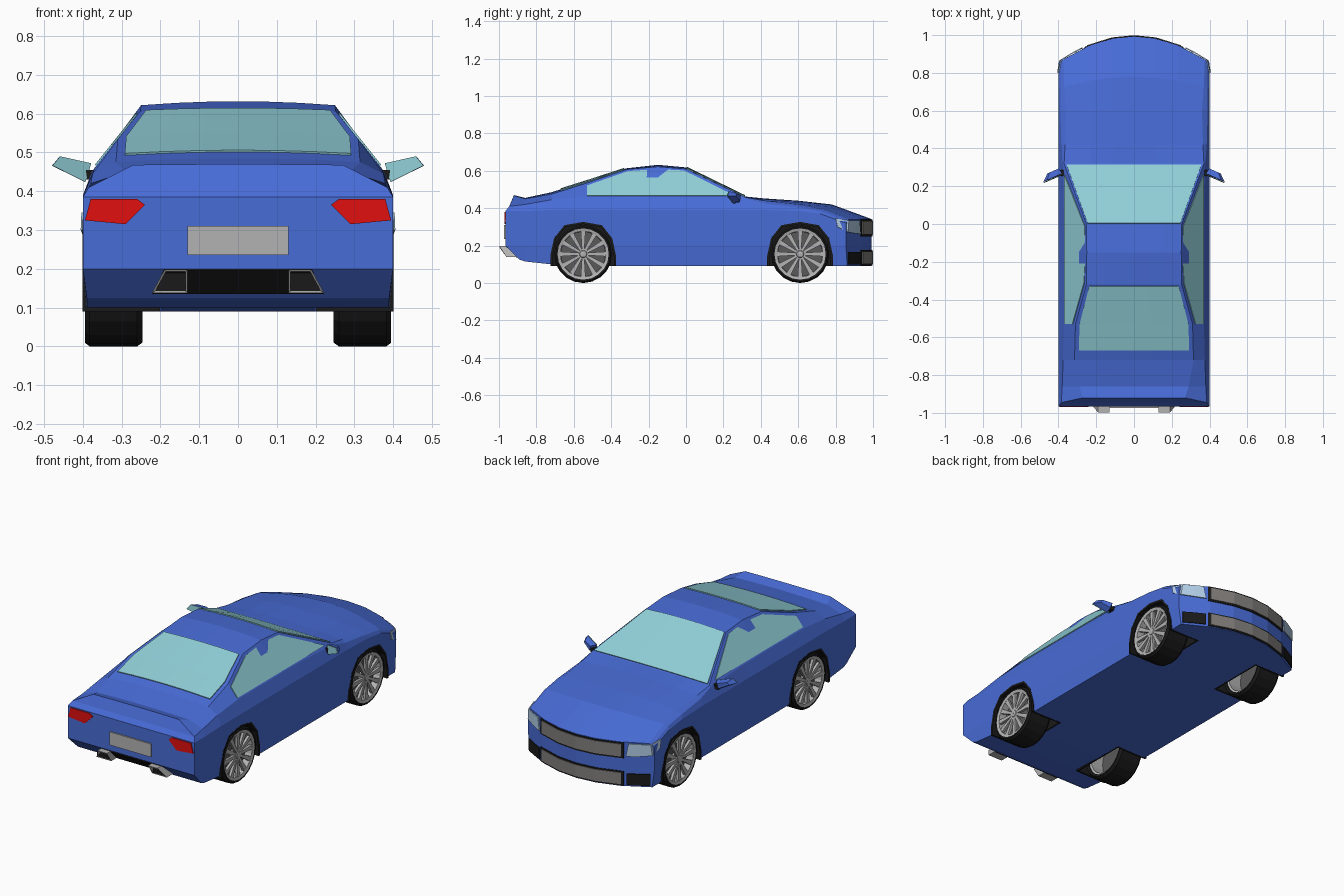
import bpy, bmesh
from math import sin, cos, pi
from mathutils import Vector

if "Cube" in bpy.data.objects:
    bpy.data.objects.remove(bpy.data.objects["Cube"])


def material(name, rgb):
    m = bpy.data.materials.new(name)
    m.diffuse_color = (*rgb, 1)
    m.use_nodes = True
    m.node_tree.nodes["Principled BSDF"].inputs["Base Color"].default_value = m.diffuse_color
    return m


BLUE = material("blue_paint", (0.065, 0.15, 0.68))
GLASS = material("glass", (0.28, 0.62, 0.68))
BLACK = material("black", (0.01, 0.01, 0.01))
RED = material("red_lens", (0.75, 0.005, 0.005))
LAMP = material("lamp_lens", (0.45, 0.62, 0.8))
DARK = material("dark_metal", (0.1, 0.1, 0.1))
GREY = material("plate_grey", (0.45, 0.45, 0.45))


def build(name, verts, faces, mat=None, mirror=False, thick=0, hull=False):
    bm = bmesh.new()
    vs = [bm.verts.new(v) for v in verts]
    if hull:
        bmesh.ops.convex_hull(bm, input=vs)
    for f in faces:
        bm.faces.new([vs[i] for i in f])
    bmesh.ops.remove_doubles(bm, verts=bm.verts, dist=1e-4)
    bmesh.ops.recalc_face_normals(bm, faces=bm.faces)
    me = bpy.data.meshes.new(name)
    bm.to_mesh(me)
    bm.free()
    ob = bpy.data.objects.new(name, me)
    bpy.context.collection.objects.link(ob)
    if mat:
        me.materials.append(mat)
    if thick:
        s = ob.modifiers.new("thickness", 'SOLIDIFY')
        s.thickness, s.offset = thick, 0
    if mirror:
        ob.modifiers.new("mirror", 'MIRROR')
    return ob


def grid(rows):
    """Vertices and quads for equal-length rows of points."""
    n = len(rows[0])
    faces = [(r * n + c, r * n + c + 1, (r + 1) * n + c + 1, (r + 1) * n + c)
             for r in range(len(rows) - 1) for c in range(n - 1)]
    return [p for row in rows for p in row], faces


# Body stations: y, floor z, shoulder z, belt x, belt z, roof edge x, z, centre z
STATIONS = [
    (-.94, .125, .385, .385, .41, .27, .468, .47),
    (-.86, .115, .385, .38, .42, .29, .45, .455),
    (-.72, .10, .39, .375, .445, .315, .475, .485),
    (-.53, .09, .39, .37, .46, .31, .535, .545),
    (-.32, .09, .39, .37, .46, .252, .607, .613),
    (-.15, .09, .39, .37, .46, .25, .622, .632),
    (0, .09, .39, .37, .46, .252, .61, .618),
    (.32, .09, .39, .377, .45, .37, .458, .462),
    (.42, .09, .39, .385, .425, .365, .44, .452),
    (.60, .09, .385, .39, .405, .36, .42, .44),
    (.78, .09, .37, .39, .385, .37, .395, .42),
    (.992, .09, .32, .39, .33, .375, .34, .342)]
REAR_Y = (-.89, -.965, -.965, -.945, -.92)
COLS = (0, .3, .625, 1)


def warp(x, y, z):
    """Rounds the nose in plan."""
    return (x, y - .14 * (x / .4) ** 2 * max(0, (y - .6) / .4), z)


def rows_of(s):
    """Five rows of a section, from floor to roof, each from centre outwards."""
    y, zb, z2, xw, zw, xt, zt, zc = s
    ys = REAR_Y if s is STATIONS[0] else (y,) * 5
    edges = [(.39, zb), (.4, .2), (.4, z2), (xw, zw), (xt, zt)]
    return [[warp(x * c, ys[k], z + ((zc - zt) * (1 - c * c) if k == 4 else 0)) for c in COLS]
            for k, (x, z) in enumerate(edges)]


def ring(s):
    r = rows_of(s)
    return r[0] + [r[1][3], r[2][3], r[3][3]] + r[4][::-1]


# Body: half loft with end caps, mirrored
verts, faces = [], []
for rows in ([ring(s) for s in STATIONS], rows_of(STATIONS[0]), rows_of(STATIONS[-1])):
    v, f = grid(rows)
    faces += [tuple(i + len(verts) for i in q) for q in f]
    verts += v
body = build("body", verts, faces, BLUE, mirror=True)

# Wheel arches: cut from the body, then lined in black
ARCH = [(-.175, .07), (-.175, .15), (-.155, .24), (-.1, .308), (0, .325),
        (.1, .308), (.155, .24), (.175, .15), (.175, .07)]
N = len(ARCH)
AXLES = {"rear": -.55, "front": .61}
for end, cy in AXLES.items():
    v, f = grid([[(x, cy + a, z) for a, z in ARCH] for x in (.2, .5)])
    caps = [tuple(range(N)), tuple(range(N, 2 * N)), (0, N - 1, 2 * N - 1, N)]
    cutter = build(end + "_arch_cutter", v, f + caps, mirror=True)
    cutter.hide_render = True
    b = body.modifiers.new("arch", 'BOOLEAN')
    b.operation, b.solver, b.object = 'DIFFERENCE', 'EXACT', cutter
    v, f = grid([[(x, cy + a * .97, max(.09, z - .004)) for a, z in ARCH] for x in (.205, .401)])
    build(end + "_arch_liner", v, f + [tuple(range(N))], BLACK, mirror=True, thick=.012)
dg = bpy.context.evaluated_depsgraph_get()
baked = bpy.data.meshes.new_from_object(body.evaluated_get(dg))
body.modifiers.clear()
body.data = baked
for ob in [o for o in bpy.data.objects if o.name.endswith("cutter")]:
    bpy.data.objects.remove(ob)


def roof_point(y, f):
    """Point on the top surface, f from -1 to 1 across."""
    for a, b in zip(STATIONS, STATIONS[1:]):
        if a[0] <= y <= b[0]:
            t = (y - a[0]) / (b[0] - a[0])
            x, z, c = (a[k] + (b[k] - a[k]) * t for k in (5, 6, 7))
            return (x * f, y, z + (c - z) * (1 - f * f) + .003)


# Windows
for name, ys, e in (("windshield", (.005, .315), .97), ("rear_window", (-.33, -.53, -.67), .93)):
    v, f = grid([[roof_point(y, c) for c in (-e, -.625, -.3, 0, .3, .625, e)] for y in ys])
    build(name, v, f, GLASS, thick=.005)
side = [(-.53, .467), (-.53, .52), (-.31, .597), (-.15, .608), (-.01, .6), (.26, .467)]
build("side_windows", [(.373 - .8 * (z - .46), y, z) for y, z in side], [range(6)],
      GLASS, mirror=True, thick=.005)


def nose(x, z, out=.004):
    return (x, .992 - .137 * (x / .4) ** 2 + out, z)


# Nose: grilles, fog recesses and headlights
for name, lo, hi, w, mat in (("upper_grille_frame", .25, .339, .262, BLACK),
                             ("lower_grille_frame", .094, .176, .262, BLACK),
                             ("upper_grille", .26, .331, .25, DARK),
                             ("lower_grille", .102, .168, .25, DARK)):
    out = .005 if mat is DARK else .002
    v, f = grid([[nose(x, z, out) for x in (-w, -.117, 0, .117, w)] for z in (lo, hi)])
    ob = build(name, v, f, mat, thick=.005)
    if mat is DARK:
        ob.data.materials[0] = material("grille_grey", (.22, .21, .2))
v, f = grid([[nose(x, z) for x in (.275, .33, .385)] for z in (.1, .165)])
build("fog_recesses", v, f, BLACK, mirror=True, thick=.005)
v, f = grid([[nose(.272, .262), nose(.33, .265), nose(.392, .272), (.403, .81, .30)],
             [nose(.285, .335), nose(.33, .335), nose(.385, .334), (.401, .80, .345)]])
build("headlights", v, f, LAMP, mirror=True, thick=.006)

# Tail: lights, plate and diffuser
lens = [(.24, .365), (.26, .38), (.38, .38), (.395, .325), (.29, .315)]
build("tail_lights", [(x, -.967, z) for x, z in lens], [range(5)], RED, mirror=True, thick=.006)
plate = [(-.13, .235), (.13, .235), (.13, .31), (-.13, .31)]
build("plate", [(x, -.969, z) for x, z in plate], [range(4)], GREY, thick=.008)
slope = [(-.22, .137), (.22, .137), (.19, .198), (-.19, .198)]
build("diffuser", [(x, -.767 - z, z) for x, z in slope], [range(4)], BLACK, thick=.006)

# Exhausts: hollow slanted tubes
pipe = [(.13, .138), (.13, .197), (.19, .197), (.222, .138), (.13, .138)]


def pipe_loop(scale, y=None):
    return [(.166 + (x - .166) * scale, -.87 - .65 * z if y is None else y,
             .168 + (z - .168) * scale) for x, z in pipe]


v, f = grid([pipe_loop(1, -.86), pipe_loop(1), pipe_loop(.84), pipe_loop(.84, -.9)])
build("exhausts", v, f, GREY, mirror=True)
build("exhaust_cores", pipe_loop(.84, -.96)[:4], [range(4)], BLACK, mirror=True)

# Door mirrors
pane = [Vector(p) for p in ((.38, .268, .472), (.46, .232, .49), (.48, .222, .466), (.395, .258, .424))]
mid = sum(pane, Vector()) / 4
back = [mid + (p - mid) * .6 + Vector((0, .035, 0)) for p in pane]
build("mirror_housings", pane + back, [], BLUE, mirror=True, hull=True)
build("mirror_glass", [p + Vector((-.001, -.004, 0)) for p in pane], [range(4)], GLASS,
      mirror=True, thick=.003)
build("mirror_stalks", [(x, y, z) for x in (.365, .405) for y in (.255, .285) for z in (.43, .455)],
      [], BLACK, mirror=True, hull=True)


def lathe(name, cy, profile, mat, n=20):
    """Turns (radius, x) points around a wheel axle."""
    v, f = grid([[(x, cy + r * cos(2 * pi * k / n), .155 + r * sin(2 * pi * k / n))
                  for r, x in profile] for k in range(n + 1)])
    return build(name, v, f, mat, mirror=True)


# Wheels: tyre, rim, backing disc, hub and spokes
for end, cy in AXLES.items():
    lathe(end + "_tyres", cy, [(.132, .38), (.137, .393), (.146, .395), (.155, .383), (.155, .26),
                               (.145, .246), (.132, .25), (.132, .38)], BLACK)
    lathe(end + "_rims", cy, [(.12, .36), (.122, .39), (.137, .394), (.137, .255), (.12, .26), (.12, .36)], GREY)
    lathe(end + "_discs", cy, [(.004, .35), (.125, .35), (.125, .34), (.004, .34)], DARK)
    lathe(end + "_hubs", cy, [(.001, .392), (.018, .39), (.026, .38), (.026, .345)], GREY, 10)
    v, f = [], []
    for k in range(12):
        a = 2 * pi * k / 12
        for r, w, x in ((.015, .006, .386), (.126, .013, .389)):
            for s in (-w, w):
                for dx in (0, -.015):
                    v.append((x + dx, cy + r * cos(a) - s * sin(a), .155 + r * sin(a) + s * cos(a)))
        f += [tuple(i + 8 * k for i in q) for q in
              ((0, 2, 6, 4), (1, 3, 7, 5), (0, 1, 5, 4), (2, 3, 7, 6), (0, 1, 3, 2), (4, 5, 7, 6))]
    build(end + "_spokes", v, f, GREY, mirror=True)
